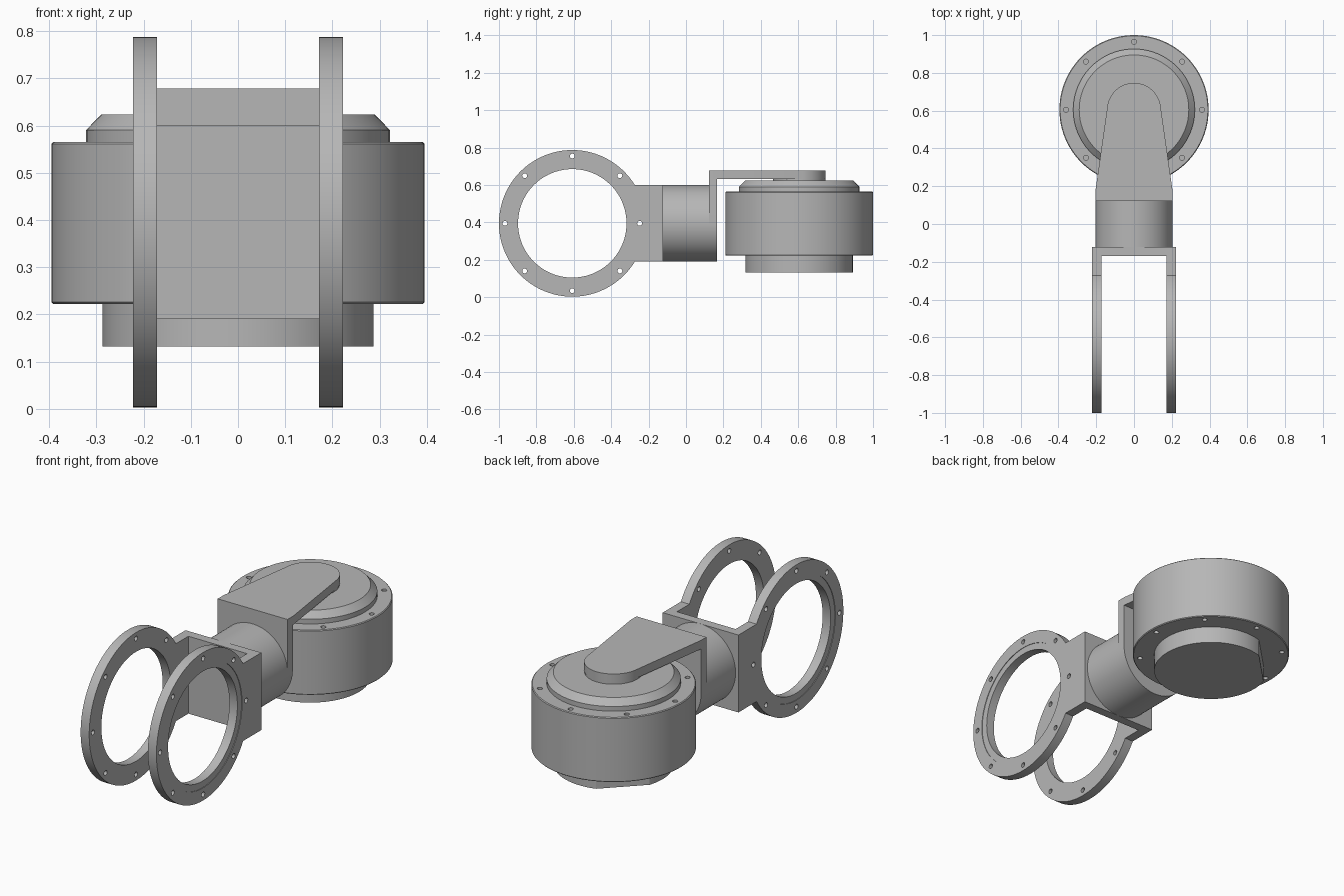
import bpy, bmesh
from math import sin, cos, radians, asin, acos, degrees, sqrt
from mathutils import Vector, Matrix

if "Cube" in bpy.data.objects:
    bpy.data.objects.remove(bpy.data.objects["Cube"])

GREY = (0.47, 0.47, 0.47, 1)
metal = bpy.data.materials.new("satin grey metal")
metal.use_nodes = True
metal.diffuse_color = GREY
metal.node_tree.nodes["Principled BSDF"].inputs["Base Color"].default_value = GREY

MID_Z = 0.395          # height of the roll axis
RING_Y, DRUM_Y = -0.608, 0.605
RING_R, DRUM_R = 0.392, 0.395
TUBE_R = 0.205
PLACE = {"X": lambda a, b, d: (d, a, b),
         "Y": lambda a, b, d: (a, d, b),
         "Z": lambda a, b, d: (a, b, d)}


def arc(cx, cy, r, start, end, n=48):
    return [(cx + r * cos(radians(start + (end - start) * i / n)),
             cy + r * sin(radians(start + (end - start) * i / n))) for i in range(n + 1)]


def circle(cx, cy, r, n=96):
    return arc(cx, cy, r, 0, 360, n)[:-1]


def add_prism(bm, points, axis, lo, hi):
    """Extrude a flat outline along an axis."""
    face = bm.faces.new([bm.verts.new(PLACE[axis](a, b, lo)) for a, b in points])
    out = bmesh.ops.extrude_face_region(bm, geom=[face])
    verts = [v for v in out["geom"] if isinstance(v, bmesh.types.BMVert)]
    bmesh.ops.translate(bm, verts=verts, vec=Vector(PLACE[axis](0, 0, hi - lo)))


def finish(name, bm):
    bmesh.ops.remove_doubles(bm, verts=bm.verts, dist=1e-5)
    bmesh.ops.recalc_face_normals(bm, faces=bm.faces)
    mesh = bpy.data.meshes.new(name)
    bm.to_mesh(mesh)
    bm.free()
    obj = bpy.data.objects.new(name, mesh)
    mesh.materials.append(metal)
    bpy.context.scene.collection.objects.link(obj)
    return obj


def prism(name, points, axis, lo, hi):
    bm = bmesh.new()
    add_prism(bm, points, axis, lo, hi)
    return finish(name, bm)


def lathe(name, profile, y, n=96):
    """Turn a (radius, height) profile about a vertical axis."""
    bm = bmesh.new()
    verts = [bm.verts.new((r, y, z)) for r, z in profile]
    edges = [bm.edges.new(pair) for pair in zip(verts, verts[1:])]
    bmesh.ops.spin(bm, geom=verts + edges, cent=(0, y, 0), axis=(0, 0, 1),
                   angle=radians(360), steps=n)
    return finish(name, bm)


def cut(obj, shapes):
    """Cut a list of prisms out of an object."""
    bm = bmesh.new()
    for shape in shapes:
        add_prism(bm, *shape)
    cutter = finish("cutter", bm)
    cutter.hide_render = True
    mod = obj.modifiers.new("cut", "BOOLEAN")
    mod.operation, mod.solver, mod.object = "DIFFERENCE", "EXACT", cutter
    bpy.context.view_layer.objects.active = obj
    bpy.ops.object.modifier_apply(modifier=mod.name)
    bpy.data.objects.remove(cutter)


def bolt_holes(cx, cy, axis, lo, hi):
    return [(circle(cx + 0.36 * cos(radians(a)), cy + 0.36 * sin(radians(a)), 0.013, 16),
             axis, lo, hi) for a in range(0, 360, 45)]


# Ring arms of the fork, one each side
parts = []
join = degrees(asin(TUBE_R / RING_R))
outline = arc(RING_Y, MID_Z, RING_R, join, 360 - join, 96)
outline += [(-0.122, MID_Z - TUBE_R), (-0.122, MID_Z + TUBE_R)]
for side, name in ((1, "left_ring_arm"), (-1, "right_ring_arm")):
    lo, hi = sorted((side * 0.172, side * 0.222))
    arm = prism(name, outline, "X", lo, hi)
    cut(arm, [(circle(RING_Y, MID_Z, 0.29), "X", lo - 0.02, hi + 0.02)]
        + bolt_holes(RING_Y, MID_Z, "X", lo - 0.02, hi + 0.02))
    # Shallow seat round the opening on the outer face
    seat = sorted((side * 0.219, side * 0.24))
    cut(arm, [(circle(RING_Y, MID_Z, 0.325), "X", *seat)])
    parts.append(arm)

# Fork back plate
low, high = MID_Z - TUBE_R, MID_Z + TUBE_R
parts.append(prism("fork_back_plate",
                   [(-0.172, low), (0.172, low), (0.172, high), (-0.172, high)],
                   "Y", -0.17, -0.122))

# Roll motor tube
parts.append(prism("roll_tube", circle(0, MID_Z, TUBE_R), "Y", -0.122, 0.122))

# Upright of the angle bracket, round at the bottom
parts.append(prism("bracket_upright",
                   arc(0, MID_Z, TUBE_R, 180, 360) + [(TUBE_R, 0.632), (-TUBE_R, 0.632)],
                   "Y", 0.122, 0.166))

# Tapered top plate with a rounded tip
tip = 0.142
tip_arc = arc(0, DRUM_Y, tip, 8, 172)
parts.append(prism("bracket_top_plate",
                   [(-TUBE_R, 0.122), (TUBE_R, 0.122), (TUBE_R, 0.17)] + tip_arc
                   + [(-TUBE_R, 0.17)], "Z", 0.632, 0.678))

# Pivot disc between top plate and drum
parts.append(prism("pivot_disc", circle(0, DRUM_Y, 0.14), "Z", 0.615, 0.632))

# Motor drum with its stepped, chamfered cap
drum = lathe("motor_drum", [
    (0, 0.222), (DRUM_R - 0.004, 0.222), (DRUM_R, 0.226), (DRUM_R, 0.561),
    (DRUM_R - 0.004, 0.565), (0.322, 0.565), (0.322, 0.59), (0.29, 0.623), (0, 0.623)], DRUM_Y)
cut(drum, bolt_holes(0, DRUM_Y, "Z", 0.535, 0.6) + bolt_holes(0, DRUM_Y, "Z", 0.2, 0.252))
parts.append(drum)

# Lower boss with one flat
parts.append(prism("lower_boss", arc(0, DRUM_Y, 0.287, 135 + 27, 135 + 333, 96),
                   "Z", 0.132, 0.222))

# Smooth the round walls, keep the edges sharp
bpy.ops.object.select_all(action="DESELECT")
for obj in parts:
    obj.select_set(True)
bpy.context.view_layer.objects.active = parts[0]
bpy.ops.object.shade_smooth_by_angle(angle=radians(25))
